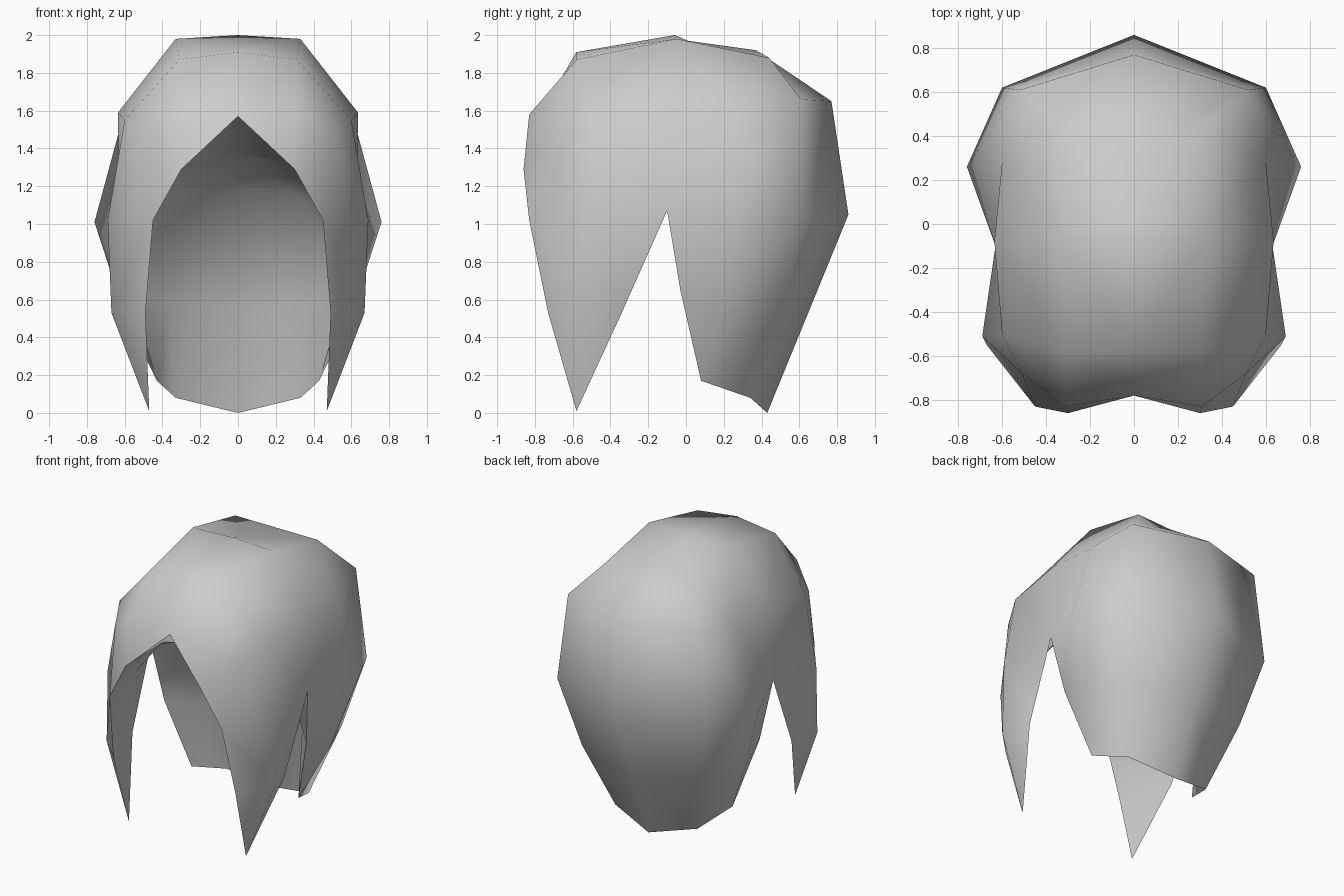
import bpy, bmesh

cube = bpy.data.objects.get("Cube")
if cube:
    bpy.data.objects.remove(cube, do_unlink=True)

grey = bpy.data.materials.new("mid grey")
grey.use_nodes = True
grey.diffuse_color = (0.6, 0.6, 0.6, 1)
grey.node_tree.nodes["Principled BSDF"].inputs["Base Color"].default_value = (0.6, 0.6, 0.6, 1)


def build(name, patches, up=1):
    """Skin each patch of point rows, weld the seams and mirror across x.
    The highest face is made to look up (up=1) or down (up=-1)."""
    bm = bmesh.new()
    cache = {}

    def vert(p):
        if p not in cache:
            cache[p] = bm.verts.new(p)
        return cache[p]

    for rows in patches:
        for a, b in zip(rows, rows[1:]):
            for i in range(len(a) - 1):
                # repeated points collapse a quad to a triangle
                ring = list(dict.fromkeys((a[i], a[i + 1], b[i + 1], b[i])))
                if len(ring) > 2:
                    bm.faces.new([vert(p) for p in ring])
    bmesh.ops.recalc_face_normals(bm, faces=bm.faces[:])
    bm.normal_update()
    top = max(bm.faces, key=lambda f: f.calc_center_median().z)
    if top.normal.z * up < 0:
        bmesh.ops.reverse_faces(bm, faces=bm.faces[:])
    mesh = bpy.data.meshes.new(name)
    bm.to_mesh(mesh)
    bm.free()
    mesh.materials.append(grey)
    for poly in mesh.polygons:
        poly.use_smooth = True
    obj = bpy.data.objects.new(name, mesh)
    bpy.context.collection.objects.link(obj)
    mirror = obj.modifiers.new("mirror", 'MIRROR')
    mirror.use_axis[0] = True
    mirror.merge_threshold = 0.001


# shared points
tip = (.47, -.58, .01)
notch = (.63, -.10, 1.07)
lock_edge = (.61, -.34, .53)
back_edge = (.57, -.03, .65)
crown = (.33, -.05, 1.98)
side = (.635, -.08, 1.59)
side_back = (.60, .28, 1.60)
back_low = (.43, .08, .17)
nape_top = [(0, .77, 1.65), (.52, .61, 1.66), side_back]
opening = [(0, -.78, 1.57), (.30, -.86, 1.29), (.45, -.83, 1.02), (.49, -.73, .53), tip]
hem = [(0, .43, 0), (.33, .34, .08), back_low]

# front locks: from the face opening back to the crown ridge
front = [
    opening,
    [opening[0], (.31, -.83, 1.58), (.51, -.68, 1.47), (.67, -.55, .53), tip],
    [(0, -.58, 1.91), (.31, -.58, 1.87), (.60, -.50, 1.55), (.69, -.51, 1.02), lock_edge],
    [(0, -.06, 2.0), crown, side, notch, notch],
]
# small step behind the ridge, then the top of the head
top = [
    [(0, -.06, 2.0), crown, side],
    [(0, .01, 1.97), crown, side],
    [(0, .37, 1.92), (.33, .44, 1.88), side_back],
    nape_top,
]
# back and sides down to the lower hem
back = [
    nape_top + [side],
    [(0, .86, 1.05), (.60, .62, 1.03), (.76, .26, 1.01), notch],
    [(0, .635, .50), (.47, .52, .54), (.61, .19, .55), back_edge],
    hem + [back_low],
]
build("hair_shell", [front, top, back])

# fold behind the forehead and inside of the front locks
fold = [(0, -.35, 1.38), (.27, -.50, 1.32), (.50, -.45, 1.05), lock_edge]
build("forehead_fold", [[opening, fold + [lock_edge]]], -1)

# inner lining: ceiling, then the inside wall down to the hem
lining = [
    fold,
    [(0, .05, 1.18), (.33, .04, 1.14), notch, notch],
]
wall = [
    lining[1][:3],
    [(0, .30, .56), (.36, .22, .58), back_edge],
    hem,
]
build("inner_lining", [lining, wall], -1)
